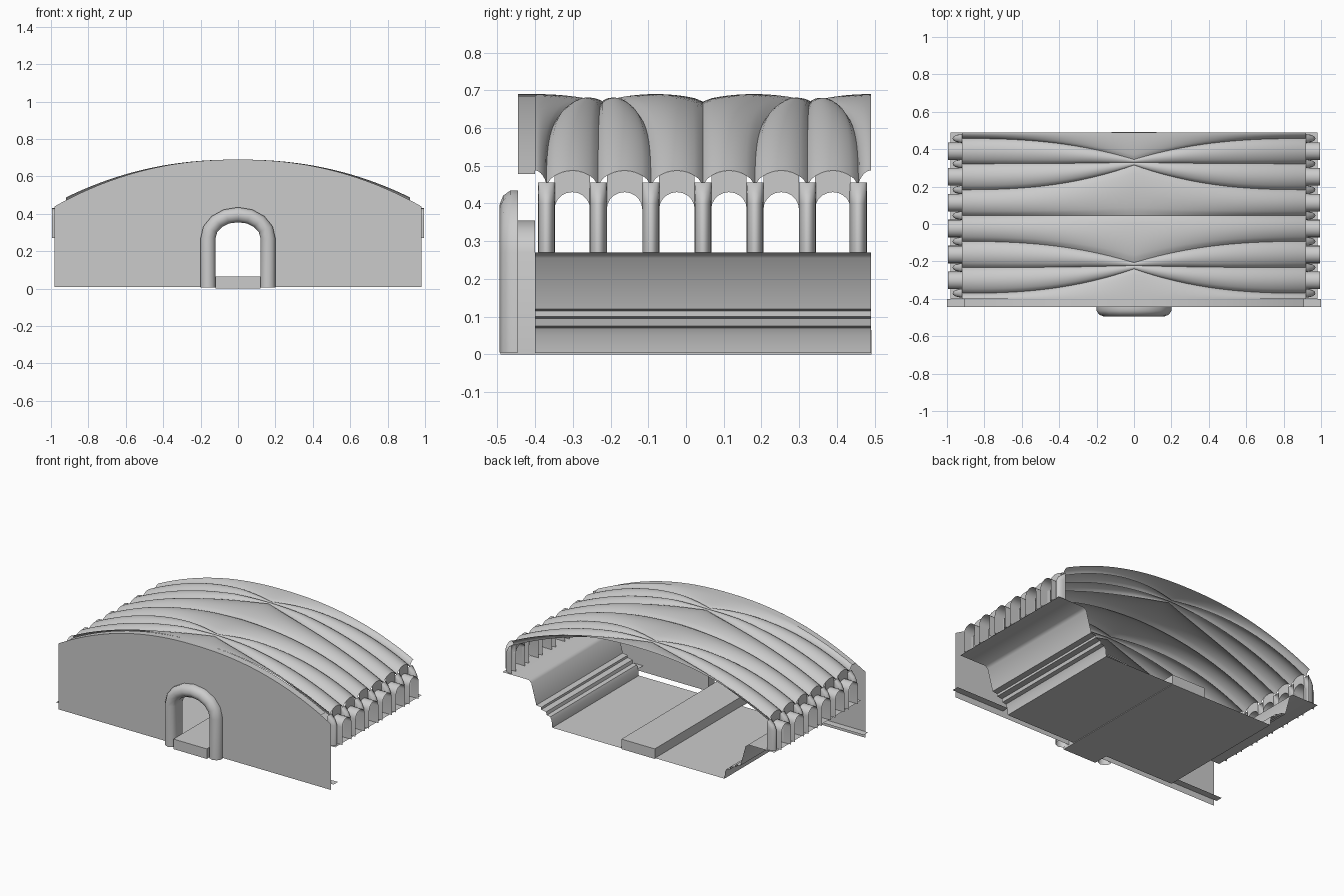
import bpy, math

cube = bpy.data.objects.get("Cube")
if cube:
    bpy.data.objects.remove(cube, do_unlink=True)

grey = bpy.data.materials.new("light_grey")
grey.use_nodes = True
grey.diffuse_color = (0.6, 0.6, 0.6, 1)
grey.node_tree.nodes["Principled BSDF"].inputs["Base Color"].default_value = (0.6, 0.6, 0.6, 1)


def sheet(name, rows, angle=40):
    """Surface through equal-length rows of points."""
    n = len(rows[0])
    verts = [p for row in rows for p in row]
    faces = [(i * n + j, i * n + j + 1, (i + 1) * n + j + 1, (i + 1) * n + j)
             for i in range(len(rows) - 1) for j in range(n - 1)]
    mesh = bpy.data.meshes.new(name)
    mesh.from_pydata(verts, [], faces)
    mesh.materials.append(grey)
    ob = bpy.data.objects.new(name, mesh)
    bpy.context.collection.objects.link(ob)
    bpy.ops.object.select_all(action='DESELECT')
    ob.select_set(True)
    bpy.context.view_layer.objects.active = ob
    bpy.ops.object.shade_smooth_by_angle(angle=math.radians(angle))


def span(a, b, n):
    return [a + (b - a) * i / n for i in range(n + 1)]


def crown(x):
    return 0.69 - 0.25 * (abs(x) / 0.98) ** 2.2


def arch(rx, foot, spring, top, n=8):
    """Outline of an arched opening as (offset, height)."""
    curve = [(-rx * math.cos(a), spring + (top - spring) * math.sin(a))
             for a in span(0, math.pi, n)]
    return [(-rx, foot)] + curve + [(rx, foot)]


# Front wall with its doorway, and the band along its curved top
DOOR = arch(0.12, 0.01, 0.27, 0.355)
for side, name in ((-1, "front_wall_right"), (1, "front_wall_left")):
    xs = [side * x for x in span(0.12, 0.98, 20)]
    sheet(name, [[(x, -0.445, 0.01) for x in xs], [(x, -0.445, crown(x)) for x in xs]])
sheet("front_wall_over_door", [[(x, -0.445, z) for x, z in DOOR[1:-1]],
                               [(x, -0.445, crown(x)) for x, z in DOOR[1:-1]]])
sheet("front_wall_top", [[(x, y, crown(x)) for x in span(-0.91, 0.91, 32)]
                         for y in (-0.445, -0.40)])

# Rounded door surround and the short tunnel behind it
outer, inner = arch(0.2, 0.005, 0.27, 0.435), arch(0.12, 0.005, 0.27, 0.355)
rows = []
for f, y in ((0, -0.445), (0, -0.465), (0.18, -0.485), (0.5, -0.495),
             (0.82, -0.485), (1, -0.465), (1, -0.445)):
    rows.append([(a[0] + (b[0] - a[0]) * f, y, a[1] + (b[1] - a[1]) * f)
                 for a, b in zip(outer, inner)])
sheet("door_surround", rows, 60)
sheet("door_tunnel", [[(x, y, z) for x, z in DOOR] for y in (-0.445, -0.40)])

# Floor and raised walkway
sheet("floor", [[(x, y, 0.004) for x in (-0.62, 0.62)] for y in (-0.40, 0.49)])
bpy.ops.mesh.primitive_cube_add(size=1, location=(0, 0.0, 0.0325))
walkway = bpy.context.object
walkway.name = "walkway"
walkway.scale = (0.24, 0.985, 0.065)
walkway.data.materials.append(grey)

# Cross-section of the stepped side stands, from the outer edge to the floor
STEPS = [(0.98, 0.27), (0.79, 0.27), (0.772, 0.255), (0.735, 0.12), (0.70, 0.115),
         (0.70, 0.10), (0.665, 0.095), (0.66, 0.075), (0.635, 0.07), (0.625, 0.05), (0.62, 0.004)]

# Roof ribs: y at the eaves and y at the ridge
RIBS = [(-0.40, -0.40), (-0.37, -0.24), (-0.233, -0.222), (-0.093, -0.207), (0.045, 0.045),
        (0.183, 0.315), (0.322, 0.33), (0.457, 0.345), (0.49, 0.49)]
END = 0.92


def rib(k, x):
    end, mid = RIBS[k]
    return mid + (end - mid) * (1 - max(0, 1 - abs(x) / END) ** 2.5)


def roof_z(x, t, width):
    u = abs(x) / END
    dip = 0.02 + 0.02 * u
    swell = max(0, math.sin(math.pi * t)) ** 0.6 * min(1, width / 0.08)
    return crown(x) + 0.015 * u * u - dip * (1 - swell)


# Barrel-shaped roof bays
last = len(RIBS) - 2
for k in range(last + 1):
    t0 = 0.5 if k == 0 else 0
    t1 = 0.5 if k == last else 1
    rows = []
    for x in span(-END, END, 40):
        a, b = rib(k, x), rib(k + 1, x)
        width = 0.1 if k in (0, last) else b - a
        rows.append([(x, a + (b - a) * f, roof_z(x, t0 + (t1 - t0) * f, width))
                     for f in span(0, 1, 12)])
    sheet(f"roof_bay_{k + 1}", rows, 60)

# Side stands, flanges, arcades and arch hoods, on both sides
for side, label in ((1, "left"), (-1, "right")):
    sheet(f"stand_{label}", [[(side * x, y, z) for x, z in STEPS] for y in (-0.40, 0.49)])
    sheet(f"wall_flange_{label}", [[(side * x, y, 0.05) for x in (0.62, 1.0)]
                                   for y in (-0.445, -0.40)])
    for k in range(1, last):
        y0, y1 = RIBS[k][0], RIBS[k + 1][0]
        mid, half = (y0 + y1) / 2, (y1 - y0) / 2
        opening = arch(0.047, 0.27, 0.385, 0.43, 10)
        sheet(f"arcade_hood_{label}_{k}",
              [[(side * x, mid + y, z) for y, z in opening] for x in (END, 0.995)], 50)
        # Wall above the arch
        top = [roof_z(END, (y + half) / (2 * half), 0.1) for y, z in opening[1:-1]]
        sheet(f"arcade_spandrel_{label}_{k}",
              [[(side * END, mid + y, z) for y, z in opening[1:-1]],
               [(side * END, mid + p[0], z) for p, z in zip(opening[1:-1], top)]])
    # Rounded columns rising into the roof valleys
    for k in range(1, last + 1):
        y = RIBS[k][0]
        rows = []
        for z, bulge in ((0.27, 0.05), (0.40, 0.05), (0.43, 0.035), (0.455, 0.0)):
            rows.append([(side * (END + bulge * math.cos(a)), y + 0.023 * math.sin(a), z)
                         for a in span(-math.pi / 2, math.pi / 2, 8)])
        sheet(f"arcade_column_{label}_{k}", rows, 60)
